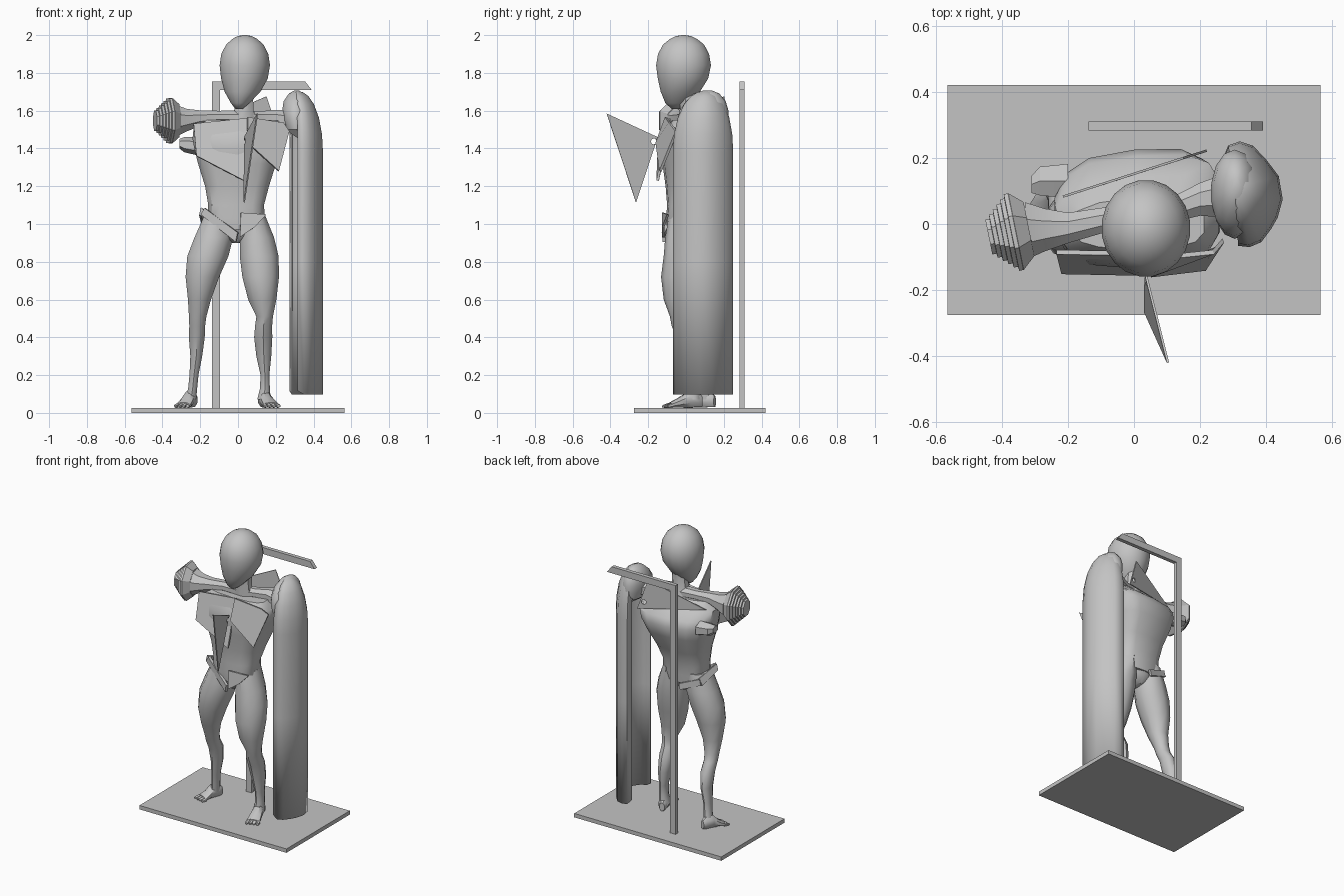
import bpy, bmesh, math
from mathutils import Vector

mat = bpy.data.materials.new("light_grey")
mat.diffuse_color = (0.55, 0.55, 0.55, 1)


def finish(name, bm, smooth=None):
    bmesh.ops.recalc_face_normals(bm, faces=bm.faces[:])
    me = bpy.data.meshes.new(name)
    bm.to_mesh(me)
    bm.free()
    ob = bpy.data.objects.new(name, me)
    bpy.context.collection.objects.link(ob)
    me.materials.append(mat)
    if smooth:
        bpy.ops.object.select_all(action='DESELECT')
        bpy.context.view_layer.objects.active = ob
        ob.select_set(True)
        bpy.ops.object.shade_smooth_by_angle(angle=math.radians(smooth))
    return ob


def box(name, lo, hi):
    bm = bmesh.new()
    bmesh.ops.create_cube(bm, size=1)
    for v in bm.verts:
        v.co = Vector([(lo[i] + hi[i]) / 2 + v.co[i] * (hi[i] - lo[i]) for i in range(3)])
    return finish(name, bm)


def loft(name, rings, n=12, axis='z', power=1.0, smooth=40):
    """rings: (position on axis, centre a, centre b, radius a, radius b)"""
    bm = bmesh.new()
    loops = []
    for t, a, b, ra, rb in rings:
        loop = []
        for i in range(n):
            w = 2 * math.pi * (i + 0.5) / n
            c, s = math.cos(w), math.sin(w)
            p = a + ra * math.copysign(abs(c) ** power, c)
            q = b + rb * math.copysign(abs(s) ** power, s)
            loop.append(bm.verts.new((p, q, t) if axis == 'z' else (t, p, q)))
        loops.append(loop)
    for A, B in zip(loops, loops[1:]):
        for i in range(n):
            j = (i + 1) % n
            bm.faces.new((A[i], A[j], B[j], B[i]))
    bm.faces.new(loops[0])
    bm.faces.new(loops[-1])
    return finish(name, bm, smooth)


def limb(name, rows, n=12, smooth=40, power=1.0):
    """rows: (z, x left, x right, y front, y back)"""
    return loft(name, [(z, (l + r) / 2, (f + b) / 2, (r - l) / 2, (b - f) / 2)
                       for z, l, r, f, b in rows], n, power=power, smooth=smooth)


def plate(name, pts, thick, hole=None):
    bm = bmesh.new()
    face = bm.faces.new([bm.verts.new(p) for p in pts])
    face.normal_update()
    normal = face.normal.copy()
    ob = finish(name, bm)
    m = ob.modifiers.new("thickness", 'SOLIDIFY')
    m.thickness, m.offset = thick, 0
    if hole:
        cb = bmesh.new()
        bmesh.ops.create_cone(cb, cap_ends=True, segments=12, radius1=0.016, radius2=0.016, depth=0.06)
        cut = finish(name + "_hole_cutter", cb)
        cut.location = hole
        cut.rotation_euler = normal.to_track_quat('Z', 'Y').to_euler()
        cut.hide_render = True
        cut.display_type = 'WIRE'
        m = ob.modifiers.new("hole", 'BOOLEAN')
        m.operation, m.object = 'DIFFERENCE', cut
    return ob


# base and support stand
box("base", (-0.565, -0.275, 0), (0.565, 0.42, 0.027))
box("stand_post", (-0.137, 0.283, 0.027), (-0.095, 0.31, 1.72))
plate("stand_arm", [(-0.137, 0.2965, 1.71), (0.39, 0.2965, 1.71), (0.355, 0.2965, 1.755),
                    (-0.137, 0.2965, 1.755)], 0.027)

# egg head and neck
loft("head", [(1.608, 0.005, -0.05, 0.018, 0.025), (1.64, 0.012, -0.045, 0.05, 0.065),
              (1.70, 0.024, -0.03, 0.096, 0.105), (1.77, 0.034, -0.016, 0.125, 0.135),
              (1.84, 0.036, -0.013, 0.135, 0.147), (1.90, 0.036, -0.013, 0.126, 0.137),
              (1.95, 0.036, -0.013, 0.1, 0.11), (1.98, 0.036, -0.013, 0.066, 0.072),
              (1.995, 0.036, -0.013, 0.036, 0.04), (2.0, 0.036, -0.013, 0.01, 0.01)], 20, smooth=60)
loft("neck", [(1.52, 0.03, 0.03, 0.09, 0.06), (1.6, 0.032, 0.015, 0.055, 0.05),
              (1.74, 0.035, 0.02, 0.045, 0.06)], 8)

# torso, its back swept toward the right shoulder
torso = limb("torso", [(0.97, -0.14, 0.11, -0.1, 0.1), (1.03, -0.16, 0.145, -0.105, 0.105),
                       (1.10, -0.16, 0.14, -0.1, 0.11), (1.20, -0.177, 0.167, -0.108, 0.145),
                       (1.32, -0.215, 0.205, -0.125, 0.205), (1.40, -0.235, 0.24, -0.135, 0.225),
                       (1.45, -0.245, 0.265, -0.125, 0.205), (1.50, -0.24, 0.26, -0.105, 0.14),
                       (1.55, -0.19, 0.215, -0.075, 0.08)], 14, 35, 0.65)
for v in torso.data.vertices:
    if v.co.y > 0.05:
        v.co.y += 0.1 * v.co.x * min(1, max(0, (v.co.z - 1.1) / 0.25))
limb("pelvis", [(0.90, -0.035, 0.01, -0.05, 0.05), (0.95, -0.13, 0.1, -0.09, 0.09),
                (1.04, -0.165, 0.145, -0.1, 0.1)], 10)

# chest armour panels, leaning forward toward their lower edge
plate("chest_panel_left", [(-0.235, -0.085, 1.53), (0.05, -0.09, 1.56), (0.03, -0.15, 1.23),
                           (-0.22, -0.145, 1.36)], 0.014)
plate("chest_panel_right", [(0.05, -0.105, 1.565), (0.24, -0.085, 1.535), (0.27, -0.05, 1.49),
                            (0.215, -0.135, 1.28), (0.05, -0.155, 1.43)], 0.014)

# belt straps
plate("belt_left_front", [(-0.195, -0.06, 1.05), (-0.175, -0.065, 1.085), (0.0, -0.12, 0.955),
                          (-0.01, -0.115, 0.905)], 0.018)
plate("belt_left_side", [(-0.2, -0.06, 1.045), (-0.19, -0.06, 1.085), (-0.16, 0.09, 1.03),
                         (-0.185, 0.09, 0.99)], 0.015)
plate("belt_left_back", [(-0.18, 0.09, 0.99), (-0.17, 0.09, 1.03), (-0.03, 0.118, 0.975),
                         (-0.04, 0.118, 0.935)], 0.015)
plate("belt_right", [(0.015, -0.12, 1.06), (0.15, -0.095, 1.05), (0.09, -0.12, 0.985),
                     (0.01, -0.12, 0.93)], 0.012)

# legs
limb("left_leg", [(0.07, -0.28, -0.22, 0.07, 0.145), (0.13, -0.265, -0.215, 0.065, 0.135),
                  (0.2, -0.258, -0.208, 0.055, 0.13), (0.3, -0.254, -0.188, 0.035, 0.14),
                  (0.4, -0.262, -0.174, 0.015, 0.125), (0.46, -0.26, -0.172, -0.015, 0.085),
                  (0.51, -0.262, -0.165, -0.03, 0.07), (0.6, -0.268, -0.14, -0.07, 0.065),
                  (0.72, -0.282, -0.095, -0.108, 0.09), (0.83, -0.274, -0.045, -0.115, 0.105),
                  (0.93, -0.235, -0.02, -0.105, 0.11), (1.05, -0.18, -0.03, -0.085, 0.1)], 10)
limb("right_leg", [(0.07, 0.1, 0.175, -0.01, 0.08), (0.13, 0.115, 0.17, 0.0, 0.075),
                   (0.2, 0.118, 0.167, -0.005, 0.078), (0.3, 0.095, 0.178, -0.025, 0.09),
                   (0.4, 0.083, 0.184, -0.05, 0.075), (0.46, 0.088, 0.183, -0.076, 0.045),
                   (0.51, 0.095, 0.187, -0.085, 0.035), (0.6, 0.05, 0.207, -0.118, 0.04),
                   (0.72, 0.018, 0.222, -0.132, 0.07), (0.83, 0.004, 0.22, -0.118, 0.09),
                   (0.93, 0.005, 0.195, -0.11, 0.1), (1.05, 0.02, 0.145, -0.09, 0.1)], 10)

# feet with toes
for name, heel, toe in (("left", (-0.245, 0.125), (-0.295, 0.01)), ("right", (0.135, 0.055), (0.18, -0.1))):
    h, t = Vector(heel), Vector(toe)
    d = t - h
    side = Vector((-d.y, d.x)).normalized()
    L = d.length
    foot = loft(name + "_foot", [(-0.03, 0, 0.06, 0.018, 0.03), (-0.01, 0, 0.07, 0.03, 0.043),
                                 (0.04, 0, 0.072, 0.034, 0.046), (L * 0.6, 0, 0.054, 0.04, 0.028),
                                 (L * 0.9, 0, 0.041, 0.046, 0.014)], 8, 'x')
    foot.location = (h.x, h.y, 0)
    foot.rotation_euler.z = math.atan2(d.y, d.x)
    for i in range(4):
        p = t + side * (i - 1.5) * 0.023 - d * 0.12
        k = loft(name + "_toe", [(0, 0, 0.04, 0.0125, 0.013), (0.025, 0, 0.036, 0.011, 0.009),
                                 (0.036 - 0.003 * i, 0, 0.034, 0.005, 0.005)], 6, 'x')
        k.location = (p.x, p.y, 0)
        k.rotation_euler.z = foot.rotation_euler.z

# shoulder beam and arm stub ending in a stepped cone
loft("left_arm", [(0.03, 0.02, 1.565, 0.05, 0.04), (-0.1, 0.01, 1.567, 0.042, 0.035),
                  (-0.2, -0.012, 1.56, 0.05, 0.045), (-0.27, -0.018, 1.55, 0.07, 0.064),
                  (-0.33, -0.022, 1.546, 0.095, 0.093)], 8, 'x', smooth=20)
steps = [(0.04, 0, 0, 0.09, 0.095), (0.0, 0, 0, 0.128, 0.13)]
for i in range(6):
    r = 0.128 - 0.014 * i
    steps += [(-0.014 * i - 0.001, 0, 0, r, r), (-0.014 * (i + 1), 0, 0, r, r)]
cone = loft("stepped_cone", steps, 8, 'x', smooth=15)
cone.location = (-0.357, -0.023, 1.547)
cone.rotation_euler.z = 0.2
loft("right_arm", [(0.03, 0.02, 1.565, 0.05, 0.04), (0.12, 0.045, 1.565, 0.042, 0.035),
                   (0.2, 0.075, 1.563, 0.054, 0.045), (0.27, 0.085, 1.545, 0.07, 0.065),
                   (0.345, 0.09, 1.51, 0.07, 0.08)], 8, 'x', smooth=20)

# rear shoulder stub
loft("rear_stub", [(-0.31, 0.12, 1.425, 0.03, 0.025), (-0.285, 0.13, 1.42, 0.05, 0.04),
                   (-0.2, 0.13, 1.41, 0.06, 0.05)], 6, 'x', smooth=20)

# hanging sleeve, open toward the body, closing in a dome
section = [(0.272, 0.205), (0.285, 0.238), (0.32, 0.25), (0.36, 0.237), (0.40, 0.195), (0.438, 0.145),
           (0.45, 0.075), (0.435, 0.02), (0.415, -0.015), (0.385, -0.055), (0.35, -0.07), (0.315, -0.066)]
apex = Vector((0.305, 0.11))
levels = [(0.097, 1), (0.8, 1), (1.38, 1)]
levels += [(1.38 + 0.325 * math.sin(a), math.cos(a) ** 0.85) for a in (0.3, 0.6, 0.9, 1.15, 1.35, 1.5)]
bm = bmesh.new()
rows = []
for z, k in levels:
    row = []
    for i, p in enumerate(section):
        q = apex + (Vector(p) - apex) * k
        lift = 0.02 if z < 0.2 and i in (0, len(section) - 1) else 0
        row.append(bm.verts.new((q.x, q.y, z + lift)))
    rows.append(row)
for A, B in zip(rows, rows[1:]):
    for i in range(len(section) - 1):
        bm.faces.new((A[i], A[i + 1], B[i + 1], B[i]))
bm.faces.new(rows[-1])
sleeve = finish("hanging_sleeve", bm, 40)
m = sleeve.modifiers.new("thickness", 'SOLIDIFY')
m.thickness, m.offset = 0.006, -1
loft("sleeve_cap", [(1.50, 0.31, 0.09, 0.06, 0.13), (1.55, 0.305, 0.09, 0.07, 0.135),
                    (1.60, 0.305, 0.095, 0.073, 0.13), (1.65, 0.305, 0.105, 0.065, 0.105),
                    (1.69, 0.308, 0.112, 0.04, 0.065), (1.706, 0.31, 0.115, 0.014, 0.025)], 14, smooth=60)

# thin triangular blades with a rivet hole
plate("front_blade", [(0.103, -0.42, 1.585), (0.033, -0.265, 1.115), (0.035, -0.15, 1.46)],
      0.007, (0.039, -0.17, 1.437))
plate("rear_blade", [(-0.215, 0.083, 1.52), (0.15, 0.2, 1.675), (0.22, 0.222, 1.47)],
      0.007, (0.178, 0.2085, 1.52))
